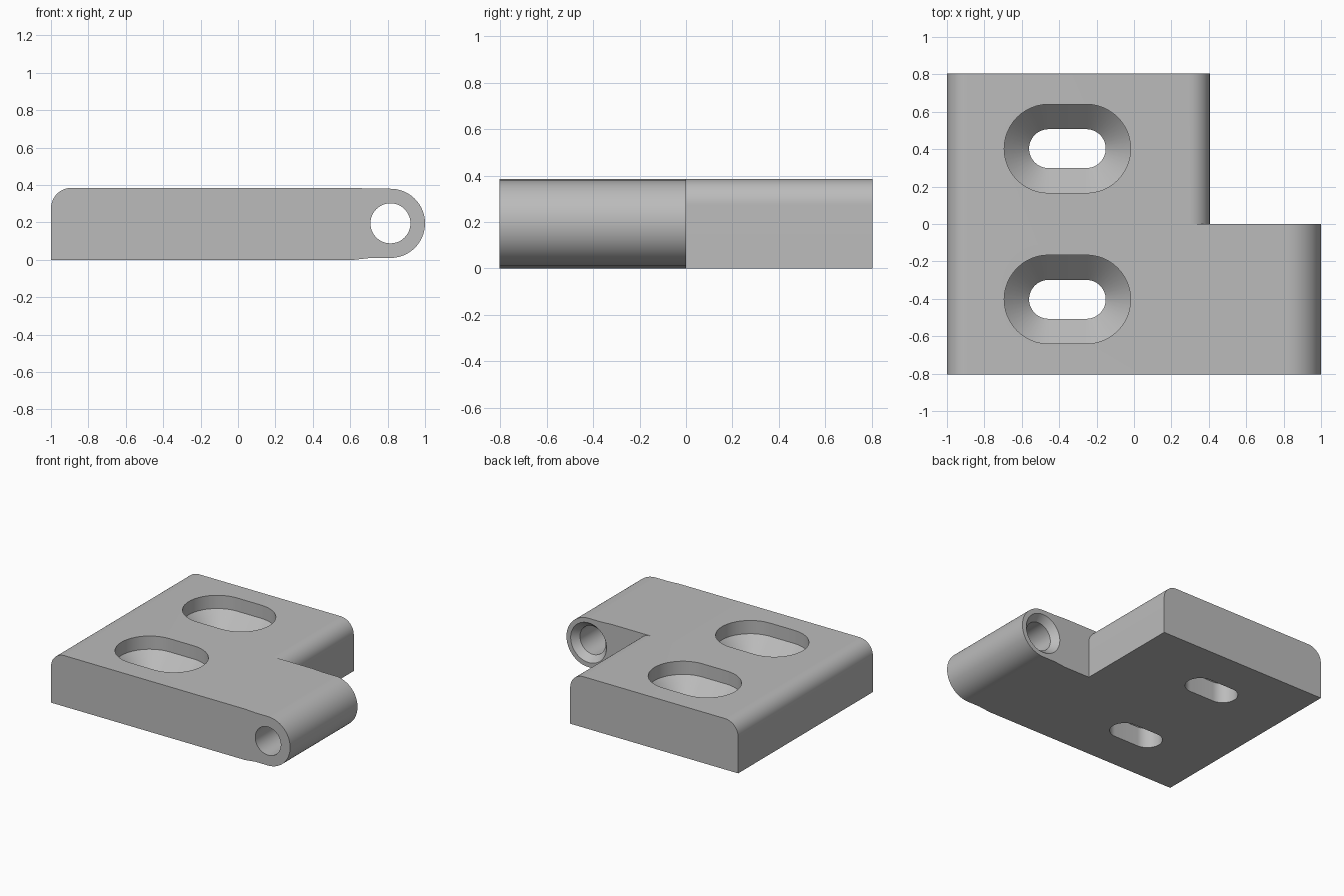
import bpy
import bmesh
from math import pi, sin, cos, radians
from mathutils import Vector

if "Cube" in bpy.data.objects:
    bpy.data.objects.remove(bpy.data.objects["Cube"])

HALF_Y, TOP, FILLET = 0.805, 0.385, 0.11
PIN_X, PIN_Z, PIN_R = 0.815, 0.195, 0.185

grey = bpy.data.materials.new("plain grey")
grey.use_nodes = True
grey.diffuse_color = (0.5, 0.5, 0.5, 1)
grey.node_tree.nodes["Principled BSDF"].inputs["Base Color"].default_value = (0.5, 0.5, 0.5, 1)


def arc(cx, cy, r, start, end, steps):
    angles = [radians(start + (end - start) * i / steps) for i in range(steps + 1)]
    return [(cx + r * cos(a), cy + r * sin(a)) for a in angles]


def loft(name, rings):
    """Closed solid through matching rings of points."""
    bm = bmesh.new()
    loops = [[bm.verts.new(p) for p in ring] for ring in rings]
    for a, b in zip(loops, loops[1:]):
        for i in range(len(a)):
            j = (i + 1) % len(a)
            bm.faces.new((a[i], a[j], b[j], b[i]))
    bm.faces.new(loops[0])
    bm.faces.new(loops[-1])
    bmesh.ops.recalc_face_normals(bm, faces=bm.faces)
    mesh = bpy.data.meshes.new(name)
    bm.to_mesh(mesh)
    bm.free()
    mesh.materials.append(grey)
    obj = bpy.data.objects.new(name, mesh)
    bpy.context.collection.objects.link(obj)
    return obj


def extrude_y(name, profile, y0, y1):
    return loft(name, [[(x, y, z) for x, z in profile] for y in (y0, y1)])


def combine(target, tool, operation):
    tool.hide_render = True
    mod = target.modifiers.new(tool.name, "BOOLEAN")
    mod.operation, mod.solver, mod.object = operation, "EXACT", tool
    bpy.context.view_layer.objects.active = target
    bpy.ops.object.modifier_apply(modifier=mod.name)
    bpy.data.objects.remove(tool)


# Mounting plate with rounded upper long edges
right, left = 0.405, -1.0
plate_profile = [(left, 0), (right, 0)]
plate_profile += arc(right - FILLET, TOP - FILLET, FILLET, 0, 90, 12)
plate_profile += arc(left + FILLET, TOP - FILLET, FILLET, 90, 180, 12)
plate = extrude_y("hinge_plate", plate_profile, -HALF_Y, HALF_Y)

# Knuckle arm on the front half, easing into the round pin barrel
arm_profile = [(0.1, 0), (0.62, 0), (0.71, PIN_Z - PIN_R)]
arm_profile += arc(PIN_X, PIN_Z, PIN_R, -90, 90, 40)
arm_profile += [(0.71, PIN_Z + PIN_R), (0.62, TOP), (0.1, TOP)]
combine(plate, extrude_y("knuckle_arm", arm_profile, -HALF_Y, 0), "UNION")

# Pin hole, countersunk on its inner end
pin_rings = [[(x, y, z) for x, z in arc(PIN_X, PIN_Z, r, 0, 360, 48)[:-1]]
             for r, y in ((0.107, -1), (0.107, -0.05), (0.15, 0), (0.16, 0.012))]
combine(plate, loft("pin_hole", pin_rings), "DIFFERENCE")

# Slotted screw holes: straight pocket, conical seat, straight slot
for cy in (-0.403, 0.403):
    rings = []
    for r, z in ((0.237, 0.5), (0.237, 0.285), (0.104, 0.15), (0.104, -0.1)):
        outline = arc(-0.255, cy, r, -90, 90, 24) + arc(-0.457, cy, r, 90, 270, 24)
        rings.append([(x, y, z) for x, y in outline])
    combine(plate, loft("screw_slot", rings), "DIFFERENCE")

# Smooth curves with crisp edges
bpy.ops.object.select_all(action="DESELECT")
plate.select_set(True)
bpy.context.view_layer.objects.active = plate
bpy.ops.object.shade_smooth_by_angle(angle=radians(25))
